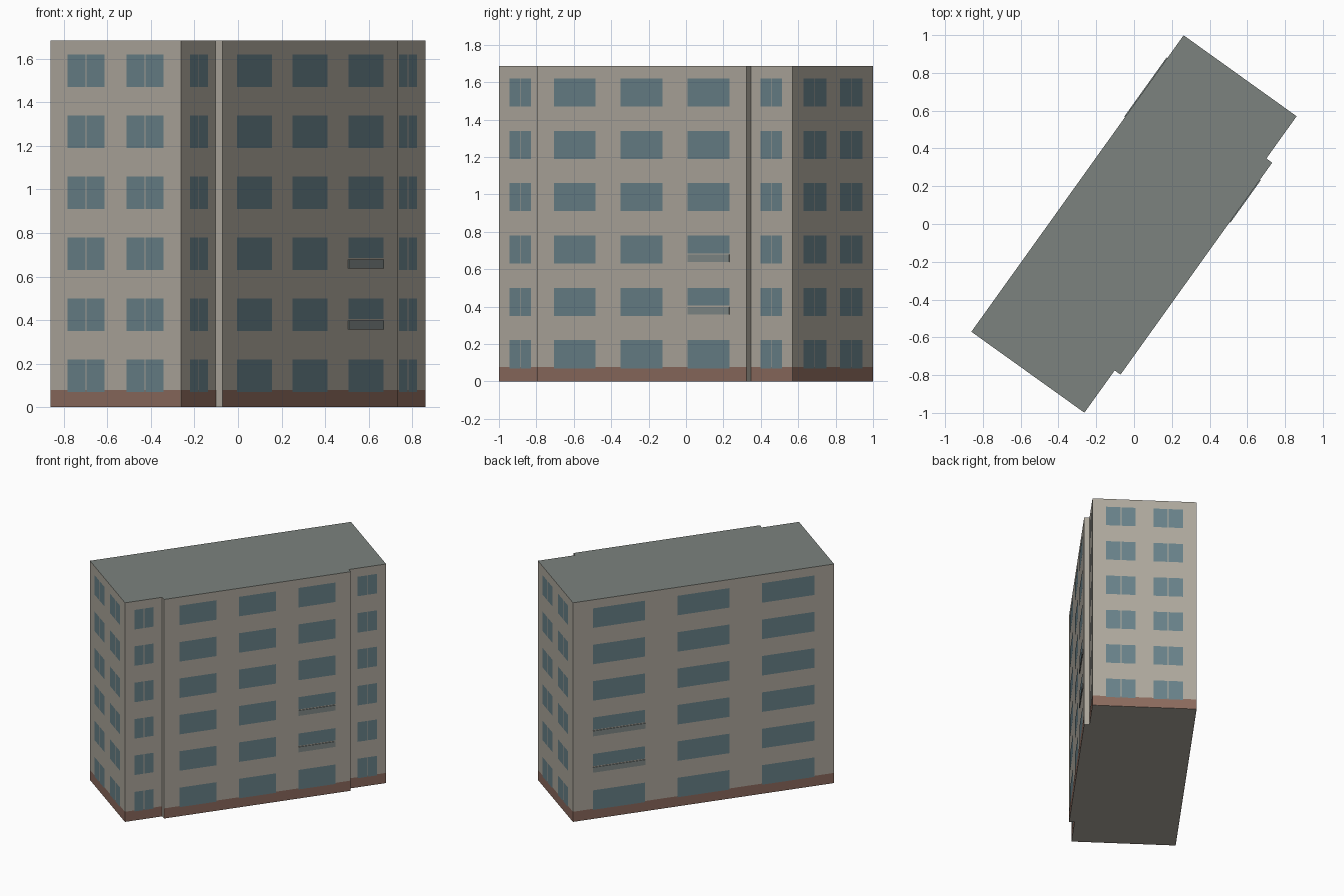
import bpy, bmesh, math
from mathutils import Matrix

if "Cube" in bpy.data.objects:
    bpy.data.objects.remove(bpy.data.objects["Cube"])

# Local frame: long axis is local x, whole building turned about z
TURN = Matrix.Rotation(math.radians(54.4), 4, 'Z')
L, W, H = 0.965, 0.368, 1.685       # half length, half width, height
BAY_L, BAY_W = 0.69, 0.406          # projecting centre bay on the -y side
PLINTH, FLOORS, PITCH = 0.078, 6, 0.28


def material(name, r, g, b):
    m = bpy.data.materials.new(name)
    m.diffuse_color = (r, g, b, 1)
    m.use_nodes = True
    m.node_tree.nodes["Principled BSDF"].inputs["Base Color"].default_value = m.diffuse_color
    return m


WALL = material("wall_beige", 0.42, 0.39, 0.335)
ROOF = material("roof_grey", 0.20, 0.225, 0.21)
BRICK = material("plinth_brown", 0.26, 0.145, 0.11)
GLASS = material("glass_blue", 0.14, 0.22, 0.25)
RAIL = material("balcony_grey", 0.22, 0.255, 0.25)


def finish(name, bm, *mats):
    me = bpy.data.meshes.new(name)
    bm.to_mesh(me)
    bm.free()
    me.transform(TURN)
    ob = bpy.data.objects.new(name, me)
    for m in mats:
        me.materials.append(m)
    bpy.context.collection.objects.link(ob)
    return ob


# Each facade: side maps (along, out) to local x, y; s runs left to right seen from outside
SIDES = {
    "front": lambda s, d: (s, -W - d),
    "bay": lambda s, d: (s, -BAY_W - d),
    "back": lambda s, d: (-s, W + d),
    "left_end": lambda s, d: (-L - d, -s),
    "right_end": lambda s, d: (L + d, s),
}


def panel(bm, side, s0, s1, z0, z1, d):
    f = SIDES[side]
    pts = [(s0, z0), (s1, z0), (s1, z1), (s0, z1)]
    bm.faces.new([bm.verts.new((*f(s, d), z)) for s, z in pts])


def slab(bm, side, s0, s1, z0, z1, d):
    # thin box standing out from the facade by d
    f = SIDES[side]
    pts = [(s0, z0), (s1, z0), (s1, z1), (s0, z1)]
    a = [bm.verts.new((*f(s, 0), z)) for s, z in pts]
    b = [bm.verts.new((*f(s, d), z)) for s, z in pts]
    bm.faces.new(b)
    for i in range(4):
        j = (i + 1) % 4
        bm.faces.new((a[i], a[j], b[j], b[i]))


# Building body: extruded footprint, roof coloured on the top face
bm = bmesh.new()
outline = [(-L, W), (-L, -W), (-BAY_L, -W), (-BAY_L, -BAY_W),
           (BAY_L, -BAY_W), (BAY_L, -W), (L, -W), (L, W)]
base = bm.faces.new([bm.verts.new((x, y, 0)) for x, y in outline])
top = bmesh.ops.extrude_face_region(bm, geom=[base], use_keep_orig=True)["geom"]
bmesh.ops.translate(bm, vec=(0, 0, H), verts=[v for v in top if isinstance(v, bmesh.types.BMVert)])
bmesh.ops.recalc_face_normals(bm, faces=bm.faces)
for f in bm.faces:
    if f.normal.z > 0.9:
        f.material_index = 1
finish("building_body", bm, WALL, ROOF)

# Plinth band
bm = bmesh.new()
for side, s0, s1 in [("front", -L, -BAY_L), ("bay", -BAY_L, BAY_L), ("front", BAY_L, L),
                     ("back", -L, L), ("left_end", -W, W), ("right_end", -W, W)]:
    panel(bm, side, s0, s1, 0, PLINTH, 0.0008)
finish("plinth", bm, BRICK)

# Window columns: side, centres, width, pane count, index of balcony column
COLUMNS = [
    ("bay", (-0.44, 0, 0.44), 0.275, 1, 2),
    ("back", (-0.625, 0, 0.625), 0.386, 1, 0),
    ("front", (-0.825, 0.825), 0.143, 2, None),
    ("left_end", (-0.167, 0.167), 0.21, 2, None),
    ("right_end", (-0.167, 0.167), 0.21, 2, None),
]
GAP = 0.006
rails = bmesh.new()
for side, centres, width, panes, balcony in COLUMNS:
    bm = bmesh.new()
    for c, s in enumerate(centres):
        for floor in range(FLOORS):
            z0, z1 = 0.07 + floor * PITCH, 0.22 + floor * PITCH
            # balcony panels under the shortened windows of two floors
            if c == balcony and floor in (1, 2):
                slab(rails, side, s - width / 2, s + width / 2, z0 + 0.007, z0 + 0.048, 0.005)
                z0 += 0.055
            pane = (width - GAP * (panes - 1)) / panes
            for p in range(panes):
                a = s - width / 2 + p * (pane + GAP)
                panel(bm, side, a, a + pane, z0, z1, 0.0016)
    finish(side + "_windows", bm, GLASS)
finish("balcony_panels", rails, RAIL)
